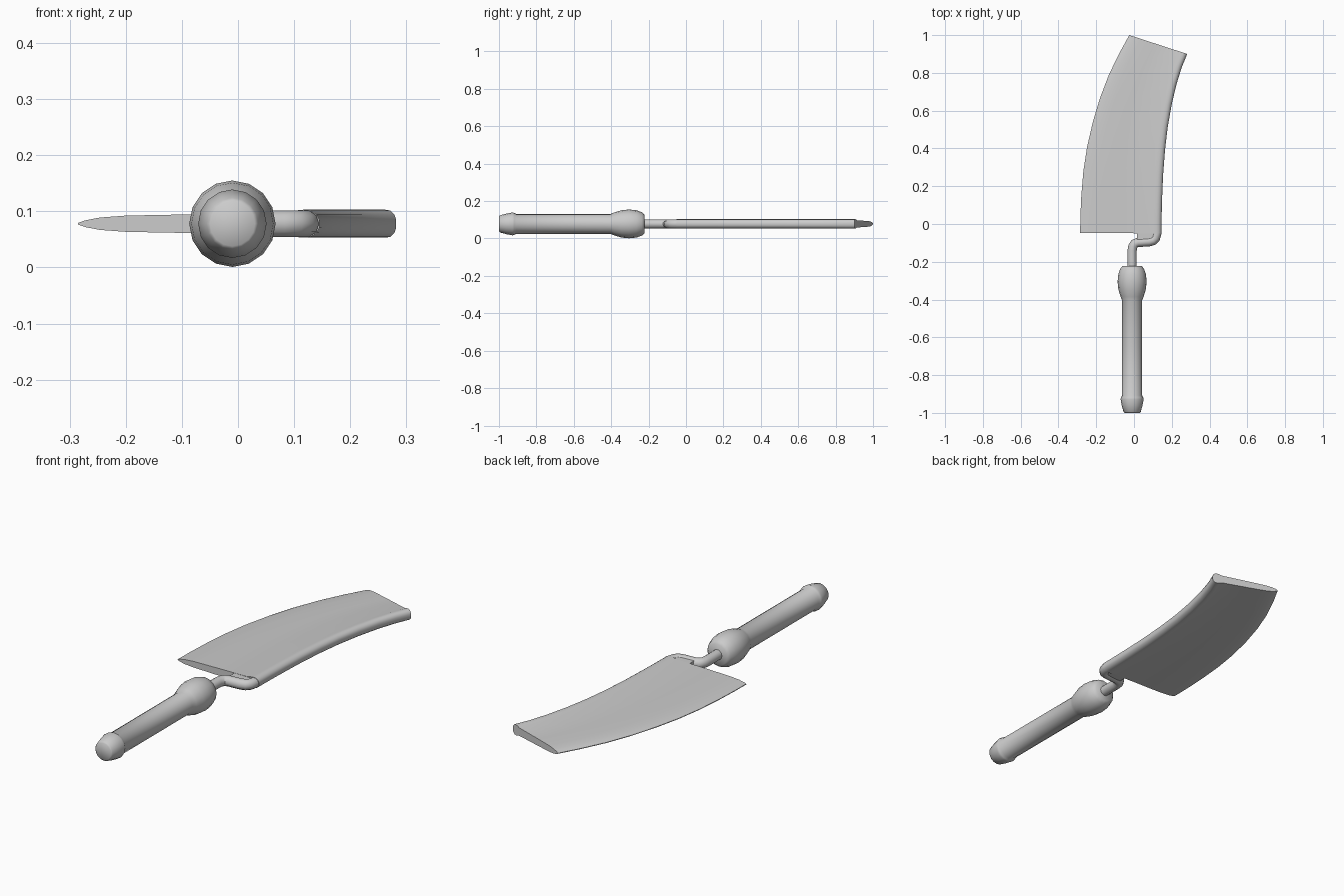
import bpy, bmesh, math

if "Cube" in bpy.data.objects:
    bpy.data.objects.remove(bpy.data.objects["Cube"])

CX, CZ = -0.01, 0.078


def finish(name, bm, angle=40):
    bmesh.ops.recalc_face_normals(bm, faces=bm.faces)
    me = bpy.data.meshes.new(name)
    bm.to_mesh(me)
    bm.free()
    ob = bpy.data.objects.new(name, me)
    bpy.context.collection.objects.link(ob)
    smooth(ob, angle)
    return ob


def smooth(ob, angle):
    bpy.ops.object.select_all(action='DESELECT')
    ob.select_set(True)
    bpy.context.view_layer.objects.active = ob
    bpy.ops.object.shade_smooth_by_angle(angle=math.radians(angle))


def loft(name, rings, angle=40):
    bm = bmesh.new()
    rows = [[bm.verts.new(p) for p in ring] for ring in rings]
    n = len(rows[0])
    for a, b in zip(rows, rows[1:]):
        for i in range(n):
            j = (i + 1) % n
            bm.faces.new((a[i], a[j], b[j], b[i]))
    bm.faces.new(rows[0])
    bm.faces.new(rows[-1])
    return finish(name, bm, angle)


def turned(name, profile, sides=16):
    return loft(name, [[(CX + r * math.cos(2 * math.pi * i / sides), y,
                         CZ + r * math.sin(2 * math.pi * i / sides))
                        for i in range(sides)] for y, r in profile], 50)


# turned handle: pommel, grip and bulb
turned("handle", [(-1.0, .040), (-.994, .046), (-.96, .055), (-.928, .061),
                  (-.918, .059), (-.908, .053), (-.65, .053), (-.405, .053),
                  (-.385, .061), (-.345, .073), (-.305, .077), (-.265, .073),
                  (-.235, .062), (-.222, .050)])

# blade: cutting edge and spine stations, each (edge x, edge y, spine x, spine y)
stations = [(-.285, -.047, .145, -.05), (-.284, .04, .146, .03), (-.279, .15, .149, .14),
            (-.268, .28, .154, .26), (-.248, .41, .164, .39), (-.218, .54, .178, .51),
            (-.179, .67, .199, .63), (-.133, .79, .225, .74), (-.080, .90, .253, .83),
            (-.025, 1.0, .282, .90)]
# cross-section: fraction across the blade, half thickness
section = [(0, .0015), (.03, .006), (.09, .011), (.2, .0145), (.45, .0165),
           (.86, .019), (.90, .0235), (.935, .025), (.965, .0235), (.99, .016), (1, .007)]
rings = []
for ex, ey, sx, sy in stations:
    half = [(ex + (sx - ex) * t, ey + (sy - ey) * t, h) for t, h in section]
    rings.append([(x, y, CZ + h) for x, y, h in half]
                 + [(x, y, CZ - h) for x, y, h in reversed(half)])
loft("blade", rings, 45)

# cranked tang rod from handle to spine
path = [(-.01, -.24), (-.01, -.14), (-.006, -.118), (.003, -.104), (.02, -.098), (.08, -.094),
        (.102, -.088), (.114, -.075), (.12, -.055), (.1205, 0.0)]
cu = bpy.data.curves.new("tang", 'CURVE')
cu.dimensions = '3D'
cu.bevel_depth = .0245
cu.bevel_resolution = 3
cu.use_fill_caps = True
sp = cu.splines.new('POLY')
sp.points.add(len(path) - 1)
for p, (x, y) in zip(sp.points, path):
    p.co = (x, y, CZ, 1)
tang = bpy.data.objects.new("tang", cu)
bpy.context.collection.objects.link(tang)
bpy.context.view_layer.objects.active = tang
tang.select_set(True)
bpy.ops.object.select_all(action='DESELECT')
tang.select_set(True)
bpy.ops.object.convert(target='MESH')
smooth(bpy.context.object, 50)

# web filling the heel between tang and blade
web = [(.015, -.095), (.11, -.095), (.12, -.045), (.015, -.045)]
loft("heel_web", [[(x, y, CZ + s * .0175) for x, y in web] for s in (-1, 1)])
